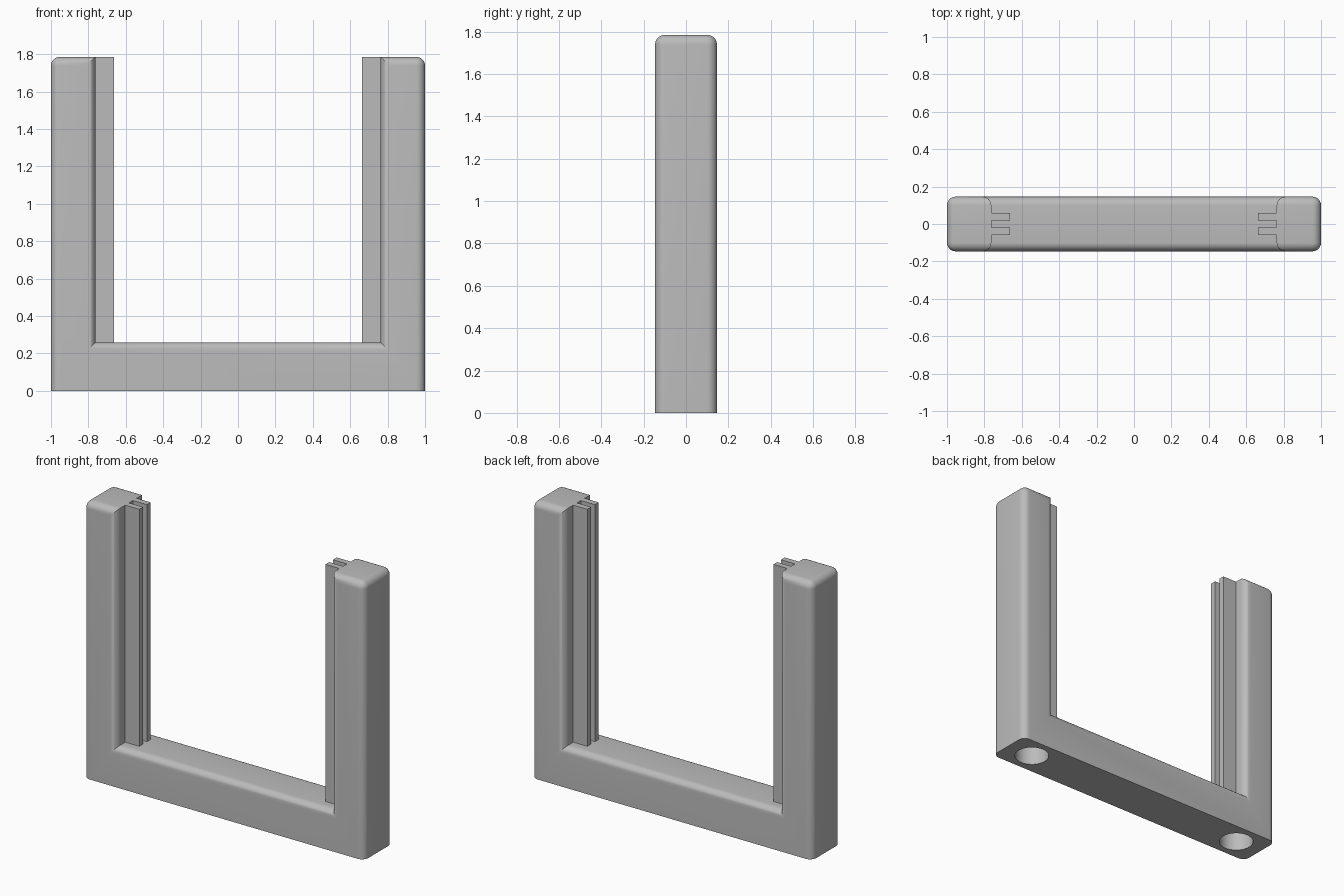
import bpy, bmesh, math

if "Cube" in bpy.data.objects:
    bpy.data.objects.remove(bpy.data.objects["Cube"], do_unlink=True)

HALF_W, HALF_D, HEIGHT = 1.0, 0.146, 1.785
INNER, FLOOR, FILLET = 0.763, 0.258, 0.046
RAIL_X, RAIL_IN, RAIL_OUT = 0.663, 0.02, 0.058
HOLE_X, HOLE_R, HOLE_DEPTH = 0.813, 0.103, 0.18

grey = bpy.data.materials.new("plain grey")
grey.use_nodes = True
grey.diffuse_color = (0.5, 0.5, 0.5, 1)
grey.node_tree.nodes["Principled BSDF"].inputs["Base Color"].default_value = (0.5, 0.5, 0.5, 1)


def add_object(name, bm):
    bmesh.ops.recalc_face_normals(bm, faces=bm.faces)
    mesh = bpy.data.meshes.new(name)
    bm.to_mesh(mesh)
    bm.free()
    mesh.materials.append(grey)
    obj = bpy.data.objects.new(name, mesh)
    bpy.context.collection.objects.link(obj)
    return obj


def box(name, x0, x1, y0, y1, z0, z1):
    bm = bmesh.new()
    bmesh.ops.create_cube(bm, size=1)
    for v in bm.verts:
        v.co = (x1 if v.co.x > 0 else x0, y1 if v.co.y > 0 else y0, z1 if v.co.z > 0 else z0)
    return add_object(name, bm)


# U-shaped frame: extruded outline
half = [(HALF_W, 0), (HALF_W, HEIGHT), (INNER, HEIGHT), (INNER, FLOOR)]
outline = half + [(-x, z) for x, z in reversed(half)]
bm = bmesh.new()
front = bm.faces.new([bm.verts.new((x, -HALF_D, z)) for x, z in outline])
extruded = bmesh.ops.extrude_face_region(bm, geom=[front], use_keep_orig=True)["geom"]
for v in extruded:
    if isinstance(v, bmesh.types.BMVert):
        v.co.y = HALF_D
bmesh.ops.recalc_face_normals(bm, faces=bm.faces)


# Round the front and back rims and the outer top corners; the underside stays sharp
def is_rounded(edge):
    a, b = (v.co for v in edge.verts)
    if max(a.z, b.z) < 0.01:
        return False
    along_depth = abs(a.y - b.y) > 0.01
    outer_top = abs(a.x) > HALF_W - 0.01 and a.z > HEIGHT - 0.01
    return not along_depth or outer_top


bmesh.ops.bevel(bm, geom=[e for e in bm.edges if is_rounded(e)], offset=FILLET,
                offset_type='OFFSET', segments=8, profile=0.5, affect='EDGES',
                clamp_overlap=True)
frame = add_object("frame", bm)

# Round sockets cut into the underside
for side in (-1, 1):
    bpy.ops.mesh.primitive_cylinder_add(vertices=64, radius=HOLE_R, depth=2 * HOLE_DEPTH,
                                        location=(side * HOLE_X, 0, 0))
    cutter = bpy.context.object
    cutter.name = "socket_cutter"
    cutter.hide_render = True
    cut = frame.modifiers.new("socket", 'BOOLEAN')
    cut.operation, cut.solver, cut.object = 'DIFFERENCE', 'EXACT', cutter
    bpy.ops.object.select_all(action='DESELECT')
    frame.select_set(True)
    bpy.context.view_layer.objects.active = frame
    bpy.ops.object.modifier_apply(modifier=cut.name)
    bpy.data.objects.remove(cutter, do_unlink=True)

bpy.ops.object.shade_smooth_by_angle(angle=math.radians(30))

# Paired rails along the inner face of each post
for side, side_name in ((1, "left"), (-1, "right")):
    for depth, depth_name in ((-1, "front"), (1, "back")):
        xs = sorted((side * RAIL_X, side * INNER))
        ys = sorted((depth * RAIL_IN, depth * RAIL_OUT))
        box(f"{side_name}_{depth_name}_rail", *xs, *ys, FLOOR, HEIGHT)
